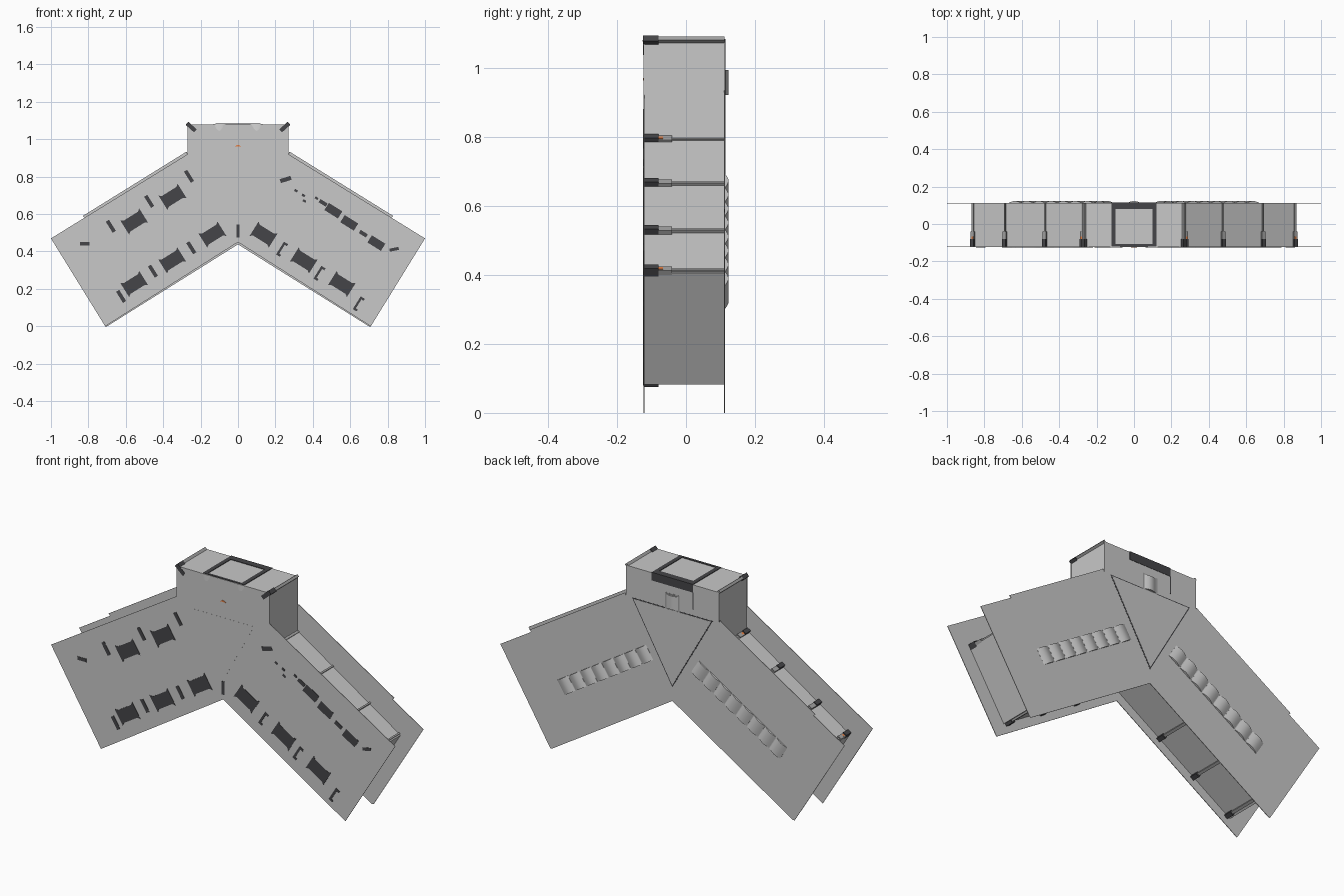
import bpy, bmesh, math
from mathutils import Vector

if "Cube" in bpy.data.objects:
    bpy.data.objects.remove(bpy.data.objects["Cube"])


def material(name, rgb):
    m = bpy.data.materials.new(name)
    m.diffuse_color = (*rgb, 1)
    m.use_nodes = True
    m.node_tree.nodes["Principled BSDF"].inputs["Base Color"].default_value = m.diffuse_color
    return m


GREY = material("panel_grey", (0.58, 0.58, 0.58))
PALE = material("pale_grey", (0.72, 0.72, 0.72))
MID = material("trim_grey", (0.36, 0.36, 0.36))
DARK = material("dark_grey", (0.06, 0.06, 0.065))
ORANGE = material("orange", (0.8, 0.22, 0.06))

ARM = math.radians(-32)          # slope of the right arm


def finish(bm, name, mat):
    bmesh.ops.recalc_face_normals(bm, faces=bm.faces)
    me = bpy.data.meshes.new(name)
    bm.to_mesh(me)
    bm.free()
    me.materials.append(mat)
    ob = bpy.data.objects.new(name, me)
    bpy.context.collection.objects.link(ob)
    return ob


def prisms(name, items, mat):
    """items: (xz polygon, y0, y1), all joined in one object"""
    bm = bmesh.new()
    for poly, y0, y1 in items:
        a = [bm.verts.new((x, y0, z)) for x, z in poly]
        b = [bm.verts.new((x, y1, z)) for x, z in poly]
        bm.faces.new(a)
        bm.faces.new(b[::-1])
        n = len(poly)
        for i in range(n):
            bm.faces.new((a[i], b[i], b[(i + 1) % n], a[(i + 1) % n]))
    return finish(bm, name, mat)


def place(shape, x, z, ang=ARM):
    c, s = math.cos(ang), math.sin(ang)
    return [(x + u * c - v * s, z + u * s + v * c) for u, v in shape]


def rect(w, h):
    return [(-w / 2, -h / 2), (w / 2, -h / 2), (w / 2, h / 2), (-w / 2, h / 2)]


def flip(poly):
    return [(-x, z) for x, z in poly]


def both(items):
    return items + [(flip(p), a, b) for p, a, b in items]


def symmetric(right):
    """close an outline given its right half from top to bottom"""
    return right + [(-x, z) for x, z in reversed(right) if x > 0]


# corridor body between the two large plates
body = symmetric([(.268, 1.08), (.268, .795), (.868, .405), (.668, .082), (0, .505)])
prisms("corridor_walls", [(body, -.121, .112)], GREY)

# front and back plates overhang the walls
plate = symmetric([(.27, 1.08), (.27, .92), (1, .47), (.71, 0), (0, .45)])
prisms("front_plate", [(plate, -.1235, -.1205)], GREY)
prisms("back_plate", [(plate, .110, .113)], GREY)
lips = [([(.27, .92), (.275, .934), (.83, .59), (.82, .58)], .110, .113),
        ([(0, .45), (0, .438), (.70, -.0), (.71, 0)], .110, .113)]
prisms("back_plate_lips", both(lips), GREY)

# wall posts along the upper and lower arm walls
dark, rest, tips = [], [], []
for i, (x, z) in enumerate([(.275, .79), (.475, .663), (.69, .527), (.86, .412)]):
    dark.append((place(rect(.022, .028), x, z), -.1225, -.08))
    rest.append((place(rect(.022, .016), x, z), -.08, -.04))
    rest.append((place(rect(.008, .010), x, z), -.04, .111))
    if i in (0, 3):
        tips.append((place(rect(.012, .018), x, z), -.08, -.066))
for x, z in [(.25, .345), (.45, .219), (.65, .092)]:
    dark.append((place(rect(.022, .028), x, z), -.1225, -.08))
    rest.append((place(rect(.014, .016), x, z), -.08, .111))
# angled posts at the top corners of the hub
dark.append((place(rect(.022, .06), .25, 1.065, math.radians(-48)), -.1245, -.08))
rest.append((place(rect(.014, .045), .256, 1.07, math.radians(-48)), -.08, .111))
prisms("post_heads", both(dark), DARK)
prisms("post_rails", both(rest), MID)
tips.append(([(-.016, .962), (.016, .962), (.006, .97), (-.006, .97)], -.125, -.1235))
prisms("orange_markers", both(tips[:2]) + tips[2:], ORANGE)

# dark inserts on the front plate
F = (-.125, -.1234)
pad = [(-.06, -.045), (-.045, -.034), (.045, -.034), (.06, -.045),
       (.06, .045), (.045, .034), (-.045, .034), (-.06, .045)]
lower = [(place(pad, x, z), *F) for x, z in [(.137, .49), (.352, .352), (.555, .226)]]
prisms("lower_pads", both(lower), DARK)
prisms("upper_left_pads", [(flip(place(pad, x, z)), *F) for x, z in [(.555, .56), (.35, .692)]], DARK)
prisms("upper_right_pads", [(place(rect(.085, .045), x, z), *F)
                            for x, z in [(.51, .618), (.595, .553), (.74, .445)]], DARK)
clip = rect(.02, .07)
hook = [(-.012, -.04), (.012, -.04), (.012, -.028), (0, -.028), (0, .028),
        (.014, .028), (.014, .04), (-.012, .04)]
left = [(flip(place(clip, x, z)), *F)
        for x, z in [(.68, .535), (.475, .668), (.262, .802), (.455, .295), (.25, .42), (.625, .16)]]
left.append((flip(place(rect(.05, .018), .82, .442, 0)), *F))
right = [(place(hook, x, z), *F) for x, z in [(.235, .412), (.435, .283), (.645, .12)]]
right += [(place(rect(.06, .022), .255, .785, .3), *F),
          (place(rect(.045, .02), .455, .66, ARM), *F),
          (place(rect(.045, .02), .67, .495, ARM), *F),
          (place(rect(.05, .016), .835, .412, .2), *F),
          (place(rect(.016, .07), 0, .51, 0), *F)]
right += [(place(rect(.018, .012), x, z), *F) for x, z in [(.31, .725), (.35, .70), (.355, .67), (.42, .685)]]
prisms("front_clips", left + right, DARK)

# triangular hub covers, front and back, with a dark gap line
tri = [(-.235, .92), (.235, .92), (0, .51)]
tri_in = [(-.226, .915), (.226, .915), (0, .521)]
prisms("back_cover_gap", [(tri, .112, .1135)], DARK)
prisms("back_cover", [(tri_in, .112, .1145)], GREY)
prisms("front_cover", [([(-.18, .88), (.18, .88), (0, .55)], -.1240, -.1234)], GREY)

# hub roof frame, its fold over the back, and a slot
def strip(x0, x1, z0, z1, y0, y1):
    return ([(x0, z0), (x1, z0), (x1, z1), (x0, z1)], y0, y1)


prisms("roof_frame", both([strip(.098, .12, 1.079, 1.083, -.121, .112)]) + [
    strip(-.12, .12, 1.079, 1.083, .08, .113),
    strip(-.1, .1, 1.079, 1.083, -.121, -.108),
    strip(-.12, .12, 1.04, 1.083, .112, .1145),
    strip(-.122, -.118, .95, 1.04, .112, .1138)], DARK)

# small roof lamps over the front edge
bm = bmesh.new()
for s in (-1, 1):
    res = bmesh.ops.create_cone(bm, cap_ends=True, segments=16, radius1=.012, radius2=.034, depth=.045)
    for v in res["verts"]:
        v.co = Vector((v.co.x + s * .1, v.co.y * .12 - .1215, v.co.z + 1.058))
lamps = finish(bm, "roof_lamps", PALE)

# curved light cells on the back
def cells(name, frames, count, length, half):
    bm = bmesh.new()
    step, n = length / count, 8
    for cx, cz, ang in frames:
        c, s = math.cos(ang), math.sin(ang)
        for k in range(count):
            rows = []
            for i in range(n + 1):
                u = -length / 2 + step * (k + .02 + .96 * i / n)
                h = .1135 + .0095 * math.sin(math.pi * i / n)
                rows.append([bm.verts.new((cx + u * c - v * s, y, cz + u * s + v * c))
                             for v, y in ((-half, .112), (-half, h), (half, h), (half, .112))])
            for a, b in zip(rows, rows[1:]):
                for j in range(3):
                    bm.faces.new((a[j], a[j + 1], b[j + 1], b[j]))
            bm.faces.new(rows[0])
            bm.faces.new(rows[-1])
    ob = finish(bm, name, GREY)
    bpy.context.view_layer.objects.active = ob
    ob.select_set(True)
    bpy.ops.object.shade_smooth_by_angle(angle=math.radians(40))
    ob.select_set(False)


cells("back_light_rows", [(.39, .497, ARM), (-.39, .497, -ARM)], 8, .61, .04)
prisms("back_window_frame", [strip(-.042, .042, .915, 1.0, .112, .1138)], MID)
cells("back_window", [(0, .957, 0)], 1, .07, .036)

lamps.select_set(True)
bpy.context.view_layer.objects.active = lamps
bpy.ops.object.shade_smooth_by_angle(angle=math.radians(40))
